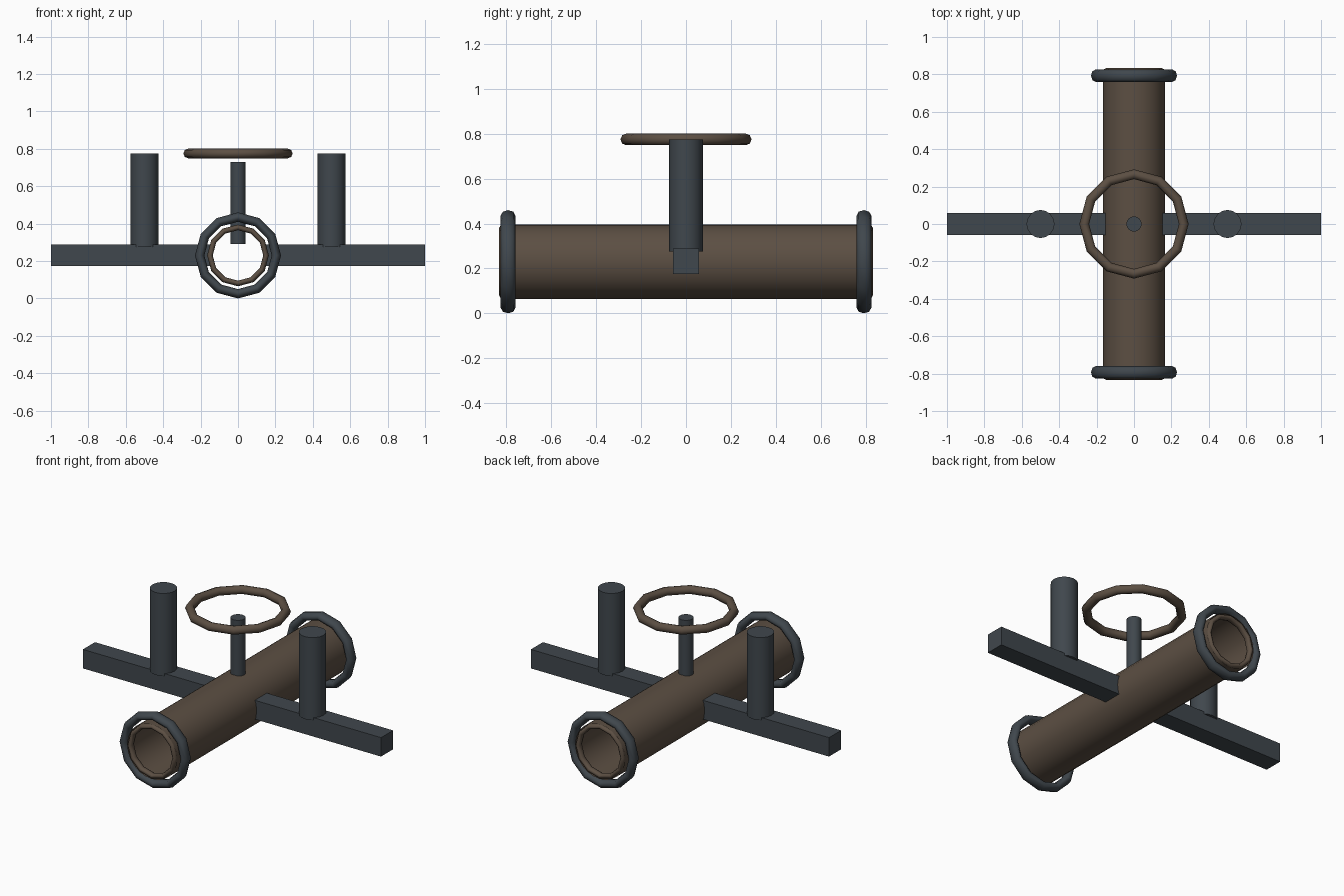
import bpy
from math import pi, radians

cube = bpy.data.objects.get("Cube")
if cube:
    bpy.data.objects.remove(cube, do_unlink=True)


def material(name, rgb):
    mat = bpy.data.materials.new(name)
    mat.use_nodes = True
    mat.diffuse_color = (*rgb, 1)
    mat.node_tree.nodes["Principled BSDF"].inputs["Base Color"].default_value = (*rgb, 1)
    return mat


brown = material("rusty brown", (0.107, 0.078, 0.056))
grey = material("dark steel grey", (0.051, 0.063, 0.074))

AXIS_Z = 0.23            # height of the pipe's centre line
ALONG_Y = (pi / 2, 0, 0)


def finish(name, mat):
    ob = bpy.context.object
    ob.name = name
    ob.data.materials.clear()
    ob.data.materials.append(mat)
    return ob


def cylinder(name, mat, radius, length, centre, sides, rot=(0, 0, 0), caps="NGON"):
    bpy.ops.mesh.primitive_cylinder_add(vertices=sides, radius=radius, depth=length,
                                        location=centre, rotation=rot, end_fill_type=caps)
    bpy.ops.object.shade_smooth_by_angle(angle=radians(40))
    return finish(name, mat)


def ring(name, mat, outer, thickness, width, centre, rot=(0, 0, 0)):
    # Twelve-sided ring whose tube may be wider along its axis
    r = thickness / 2
    bpy.ops.mesh.primitive_torus_add(major_radius=outer - r, minor_radius=r,
                                     major_segments=12, minor_segments=8,
                                     location=centre, rotation=rot)
    bpy.context.object.scale.z = width / thickness
    bpy.ops.object.shade_smooth()
    return finish(name, mat)


def box(name, mat, size, centre):
    bpy.ops.mesh.primitive_cube_add(size=1, location=centre)
    bpy.context.object.scale = size
    return finish(name, mat)


# Open main pipe
cylinder("main_pipe", brown, 0.166, 1.65, (0, 0, AXIS_Z), 24, ALONG_Y, "NOTHING")

# Rolled rims and loose flange rings at both pipe ends
for side, s in (("front", -1), ("back", 1)):
    ring(side + "_pipe_rim", brown, 0.165, 0.03, 0.04, (0, s * 0.813, AXIS_Z), ALONG_Y)
    ring(side + "_flange", grey, 0.23, 0.05, 0.066, (0, s * 0.793, AXIS_Z), ALONG_Y)

# Side beams with upright posts
for side, s in (("left", 1), ("right", -1)):
    box(side + "_beam", grey, (0.85, 0.115, 0.115), (s * 0.575, 0, 0.232))
    cylinder(side + "_post", grey, 0.075, 0.5, (s * 0.5, 0, 0.525), 16)

# Valve stem and hand wheel
cylinder("valve_stem", grey, 0.041, 0.44, (0, 0, 0.51), 16)
ring("hand_wheel", brown, 0.292, 0.052, 0.052, (0, 0, 0.775))
